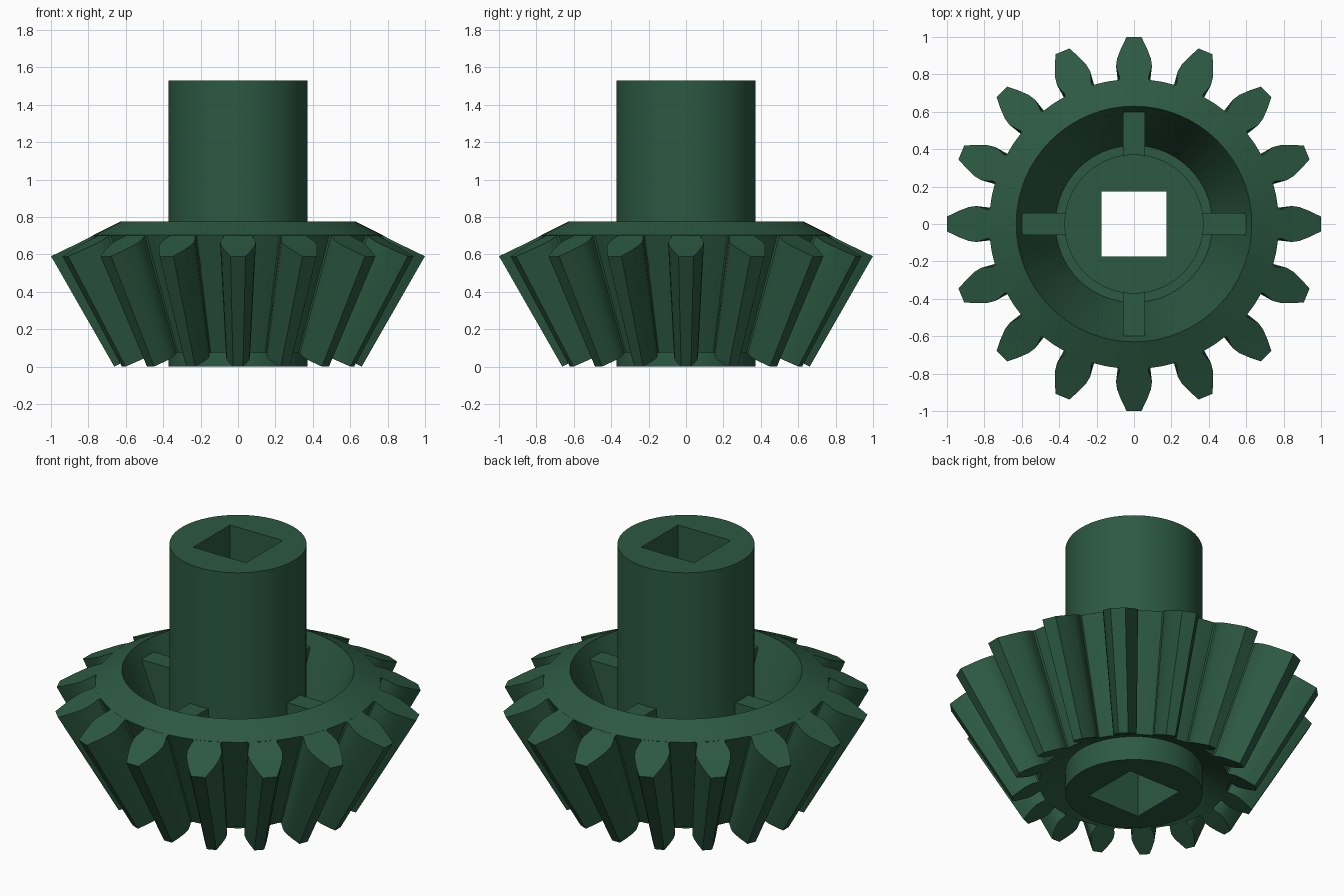
import bpy, bmesh, math

if "Cube" in bpy.data.objects:
    bpy.data.objects.remove(bpy.data.objects["Cube"])

SEG = 64
TEETH = 16
APEX_Z = -1.155      # all tooth lines converge on this point
SMALL = 0.662        # small end / large end ratio

mat = bpy.data.materials.new("dark_green")
mat.diffuse_color = (0.025, 0.10, 0.055, 1)
mat.use_nodes = True
mat.node_tree.nodes["Principled BSDF"].inputs["Base Color"].default_value = mat.diffuse_color


def finish(bm, name, smooth=True):
    bmesh.ops.recalc_face_normals(bm, faces=bm.faces)
    me = bpy.data.meshes.new(name)
    bm.to_mesh(me)
    bm.free()
    ob = bpy.data.objects.new(name, me)
    bpy.context.collection.objects.link(ob)
    me.materials.append(mat)
    if smooth:
        bpy.ops.object.select_all(action='DESELECT')
        ob.select_set(True)
        bpy.context.view_layer.objects.active = ob
        bpy.ops.object.shade_smooth_by_angle(angle=math.radians(25))
    return ob


def skin(bm, rings):
    """Join a closed cycle of equal-length closed rings with quads."""
    n = len(rings[0])
    for a, b in zip(rings, rings[1:] + rings[:1]):
        for i in range(n):
            j = (i + 1) % n
            bm.faces.new((a[i], a[j], b[j], b[i]))


def circle(bm, r, z):
    return [bm.verts.new((r * math.cos(t), r * math.sin(t), z))
            for t in (2 * math.pi * i / SEG for i in range(SEG))]


def square(bm, h, z):
    ring = []
    for i in range(SEG):
        c, s = math.cos(2 * math.pi * i / SEG), math.sin(2 * math.pi * i / SEG)
        k = h / max(abs(c), abs(s))
        ring.append(bm.verts.new((c * k, s * k, z)))
    return ring


# Hub: round shaft sleeve with a square through hole
bm = bmesh.new()
skin(bm, [circle(bm, 0.372, 0), circle(bm, 0.372, 1.53),
          square(bm, 0.174, 1.53), square(bm, 0.174, 0)])
finish(bm, "hub")

# Hollow conical gear body
bm = bmesh.new()
profile = [(0.63, 0.775), (0.775, 0.7025), (0.513, 0.0747),
           (0.365, 0.147), (0.365, 0.25), (0.42, 0.25)]
skin(bm, [circle(bm, r, z) for r, z in profile])
finish(bm, "gear_body")

# Tapered teeth: (radius, half width) at the large end
flank = [(0.772, 0.082), (0.785, 0.076), (0.82, 0.088), (0.85, 0.096),
         (0.89, 0.09), (0.94, 0.07), (1.0, 0.04)]
outline = [(r, -w) for r, w in flank] + [(r, w) for r, w in reversed(flank)]
bm = bmesh.new()
for t in range(TEETH):
    a = 2 * math.pi * t / TEETH
    ends = []
    for s in (1, SMALL):
        ring = []
        for r, w in outline:
            ang = a + math.asin(w / r)
            z = APEX_Z + (0.59 + (1 - r) * 0.5 - APEX_Z) * s
            ring.append(bm.verts.new((r * s * math.cos(ang), r * s * math.sin(ang), z)))
        ends.append(ring)
    big, small = ends
    n = len(big)
    for i in range(n):
        j = (i + 1) % n
        bm.faces.new((big[i], big[j], small[j], small[i]))
    for ring in ends:      # end caps as strips across the tooth
        for i in range(n // 2 - 1):
            bm.faces.new((ring[i], ring[i + 1], ring[n - 2 - i], ring[n - 1 - i]))
finish(bm, "teeth")

# Four ribs between the hub and the cone wall
bm = bmesh.new()
for k in range(4):
    a = k * math.pi / 2
    c, s = math.cos(a), math.sin(a)
    side = []
    for y in (-0.06, 0.06):
        side.append([bm.verts.new((x * c - y * s, x * s + y * c, z))
                     for x, z in ((0.36, 0.24), (0.42, 0.24), (0.6, 0.7), (0.36, 0.7))])
    p, q = side
    bm.faces.new(p)
    bm.faces.new(q)
    for i in range(4):
        j = (i + 1) % 4
        bm.faces.new((p[i], p[j], q[j], q[i]))
finish(bm, "ribs", smooth=False)
